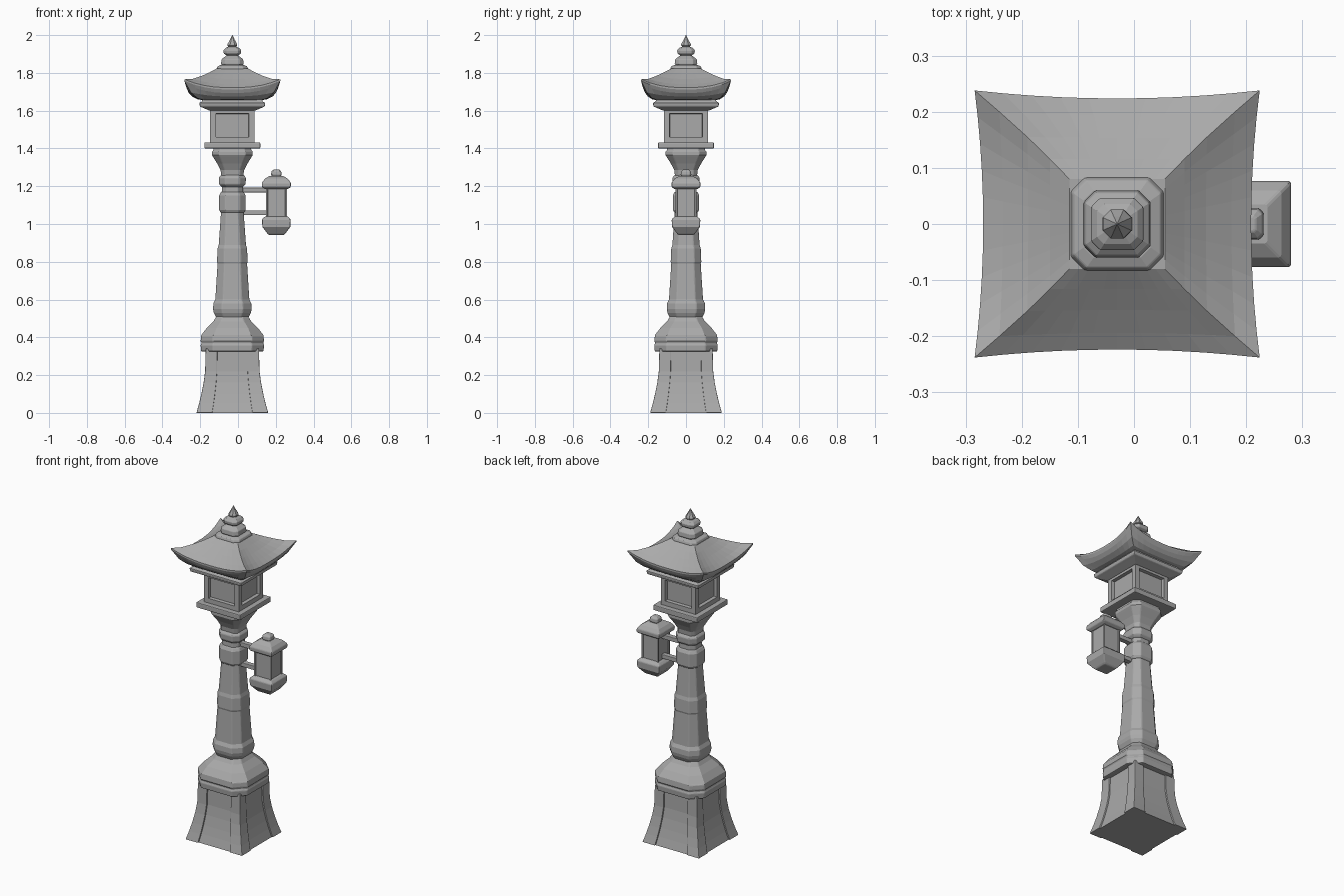
import bpy, bmesh, math
from mathutils import Vector

if "Cube" in bpy.data.objects:
    bpy.data.objects.remove(bpy.data.objects["Cube"], do_unlink=True)

AXIS = -0.03      # x of the main column
LAMP_X = 0.203    # x of the hanging lamp
parts = []

stone = bpy.data.materials.new("grey stone")
stone.use_nodes = True
stone.diffuse_color = (0.4, 0.4, 0.4, 1)
bsdf = next(n for n in stone.node_tree.nodes if n.type == 'BSDF_PRINCIPLED')
bsdf.inputs["Base Color"].default_value = stone.diffuse_color
bsdf.inputs["Roughness"].default_value = 0.8


def finish(name, bm, bevel=0.0):
    bmesh.ops.remove_doubles(bm, verts=bm.verts, dist=1e-5)
    bmesh.ops.recalc_face_normals(bm, faces=bm.faces)
    mesh = bpy.data.meshes.new(name)
    bm.to_mesh(mesh)
    bm.free()
    mesh.materials.append(stone)
    ob = bpy.data.objects.new(name, mesh)
    bpy.context.collection.objects.link(ob)
    if bevel:
        mod = ob.modifiers.new("soft edges", 'BEVEL')
        mod.width, mod.segments = bevel, 2
        mod.limit_method, mod.angle_limit = 'ANGLE', math.radians(35)
    parts.append(ob)
    return ob


def outline(h, cut):
    """Square of half width h, with its corners cut by a fraction of h."""
    c = h * (1 - cut)
    if cut == 0:
        return [(h, -h), (h, h), (-h, h), (-h, -h)]
    return [(h, -c), (h, c), (c, h), (-c, h), (-h, c), (-h, -c), (-c, -h), (c, -h)]


def skin(bm, rings):
    """Join rings of points and close both ends."""
    rows = [[bm.verts.new(p) for p in ring] for ring in rings]
    n = len(rows[0])
    for a, b in zip(rows, rows[1:]):
        for i in range(n):
            j = (i + 1) % n
            bm.faces.new((a[i], a[j], b[j], b[i]))
    bm.faces.new(rows[0][::-1])
    bm.faces.new(rows[-1])


def loft(name, profile, cut=0.0, x=AXIS, lean=(0, 0), bevel=0.005):
    """Stack of outlines from (z, half width); lean shifts each by its width."""
    bm = bmesh.new()
    skin(bm, [[(x + px + lean[0] * h, py + lean[1] * h, z) for px, py in outline(h, cut)]
              for z, h in profile])
    return finish(name, bm, bevel)


def panelled_box(name, x, h, z0, z1, border, depth):
    """Box with a sunken panel in each of its four sides."""
    bm = bmesh.new()
    skin(bm, [[(x + px, py, z) for px, py in outline(h, 0)] for z in (z0, z1)])
    bmesh.ops.recalc_face_normals(bm, faces=bm.faces)
    sides = [f for f in bm.faces if abs(f.normal.z) < 0.5]
    bmesh.ops.inset_individual(bm, faces=sides, thickness=border)
    bmesh.ops.inset_individual(bm, faces=sides, thickness=0.003)
    for f in sides:
        shift = f.normal * -depth
        for v in f.verts:
            v.co += shift
    return finish(name, bm)


# Flared plinth: sunken core and four corner posts
flare = [(0, 0.19), (0.05, 0.176), (0.1, 0.164), (0.16, 0.152), (0.22, 0.144), (0.34, 0.141)]
loft("plinth_core", [(z, h - 0.009) for z, h in flare], bevel=0)
for sx in (-1, 1):
    for sy in (-1, 1):
        side = ("left" if sx > 0 else "right") + ("_back" if sy > 0 else "_front")
        loft("plinth_post_" + side, [(z, h * 0.22) for z, h in flare],
             lean=(sx * 0.78 / 0.22, sy * 0.78 / 0.22), bevel=0.003)

# Shoulder of the plinth
loft("plinth_band", [(0.325, 0.165), (0.36, 0.168), (0.37, 0.162), (0.38, 0.168), (0.41, 0.166),
                     (0.45, 0.135), (0.485, 0.1), (0.51, 0.084), (0.54, 0.08)], 0.38)

# Column with its collars
loft("column", [(0.5, 0.083), (0.53, 0.098), (0.55, 0.102), (0.58, 0.1), (0.6, 0.09),
                (0.79, 0.078), (0.8, 0.081), (0.87, 0.078), (0.89, 0.072),
                (1.06, 0.06), (1.2, 0.055)], 0.45)
loft("lower_collar", [(1.06, 0.062), (1.075, 0.07), (1.15, 0.07), (1.17, 0.06)], 0.45)
loft("upper_collar", [(1.195, 0.055), (1.21, 0.07), (1.245, 0.072), (1.26, 0.06)], 0.45)
loft("capital", [(1.25, 0.058), (1.285, 0.062), (1.32, 0.08), (1.355, 0.102),
                 (1.365, 0.108), (1.385, 0.108), (1.39, 0.1), (1.41, 0.1)], 0.35)

# Lantern house
loft("lantern_floor", [(1.4, 0.148), (1.432, 0.148)])
panelled_box("lantern_house", AXIS, 0.117, 1.43, 1.615, 0.042, 0.02)
loft("lantern_cornice", [(1.6, 0.12), (1.615, 0.155), (1.622, 0.172), (1.642, 0.175),
                         (1.648, 0.16), (1.67, 0.158)])


# Roof with upturned corners: each row is (x half, y half, middle z, corner lift, bow)
def roof_ring(hx, hy, z, lift, bow, n=10):
    ring = []
    for k in range(4):
        for i in range(n):
            t = 2 * i / n - 1
            u, v = 1 - bow * (1 - t * t), t
            for _ in range(k):
                u, v = -v, u
            ring.append((AXIS + u * hx, v * hy, z + lift * abs(t) ** 2.5))
    return ring


bm = bmesh.new()
skin(bm, [roof_ring(*row) for row in (
    (0.15, 0.15, 1.655, 0, 0), (0.185, 0.18, 1.66, 0.006, 0.01),
    (0.22, 0.208, 1.675, 0.022, 0.03), (0.242, 0.227, 1.693, 0.044, 0.05),
    (0.254, 0.238, 1.712, 0.046, 0.06), (0.254, 0.238, 1.722, 0.044, 0.06),
    (0.21, 0.2, 1.741, 0.027, 0.03), (0.16, 0.155, 1.768, 0.017, 0.01),
    (0.12, 0.116, 1.795, 0.008, 0), (0.085, 0.08, 1.822, 0, 0))])
finish("roof", bm)

# Stepped finial
loft("finial_base", [(1.81, 0.08), (1.822, 0.083), (1.835, 0.078), (1.842, 0.06)], 0.3, bevel=0.003)
loft("finial_tiers", [(1.835, 0.05), (1.848, 0.06), (1.872, 0.057), (1.884, 0.042), (1.893, 0.03),
                      (1.902, 0.045), (1.92, 0.047), (1.932, 0.036), (1.94, 0.018)], 0.35, bevel=0.003)
loft("finial_spike", [(1.932, 0.014), (1.945, 0.026), (1.953, 0.025), (1.975, 0.013), (2.0, 0.001)],
     0.55, bevel=0)

# Hanging lamp
loft("lamp_bottom", [(0.942, 0.04), (0.95, 0.048), (0.985, 0.074), (1.025, 0.076), (1.04, 0.06)], x=LAMP_X)
panelled_box("lamp_body", LAMP_X, 0.056, 1.03, 1.2, 0.012, 0.005)
loft("lamp_cap", [(1.185, 0.06), (1.195, 0.076), (1.218, 0.077), (1.24, 0.06), (1.255, 0.035)], x=LAMP_X)
loft("lamp_knob", [(1.245, 0.022), (1.262, 0.028), (1.278, 0.026), (1.289, 0.014)], 0.3, x=LAMP_X, bevel=0.003)

# Two arms from the column to the lamp
for label, z in (("lower", 1.06), ("upper", 1.18)):
    bm = bmesh.new()
    bmesh.ops.create_cube(bm, size=1)
    for v in bm.verts:
        v.co = Vector((0.09 + v.co.x * 0.18, v.co.y * 0.03, z + v.co.z * 0.025))
    finish("lamp_arm_" + label, bm, 0.003)

# Smooth shading that keeps hard edges
for ob in bpy.context.view_layer.objects:
    ob.select_set(ob in parts)
bpy.context.view_layer.objects.active = parts[0]
bpy.ops.object.shade_smooth_by_angle(angle=math.radians(30))
